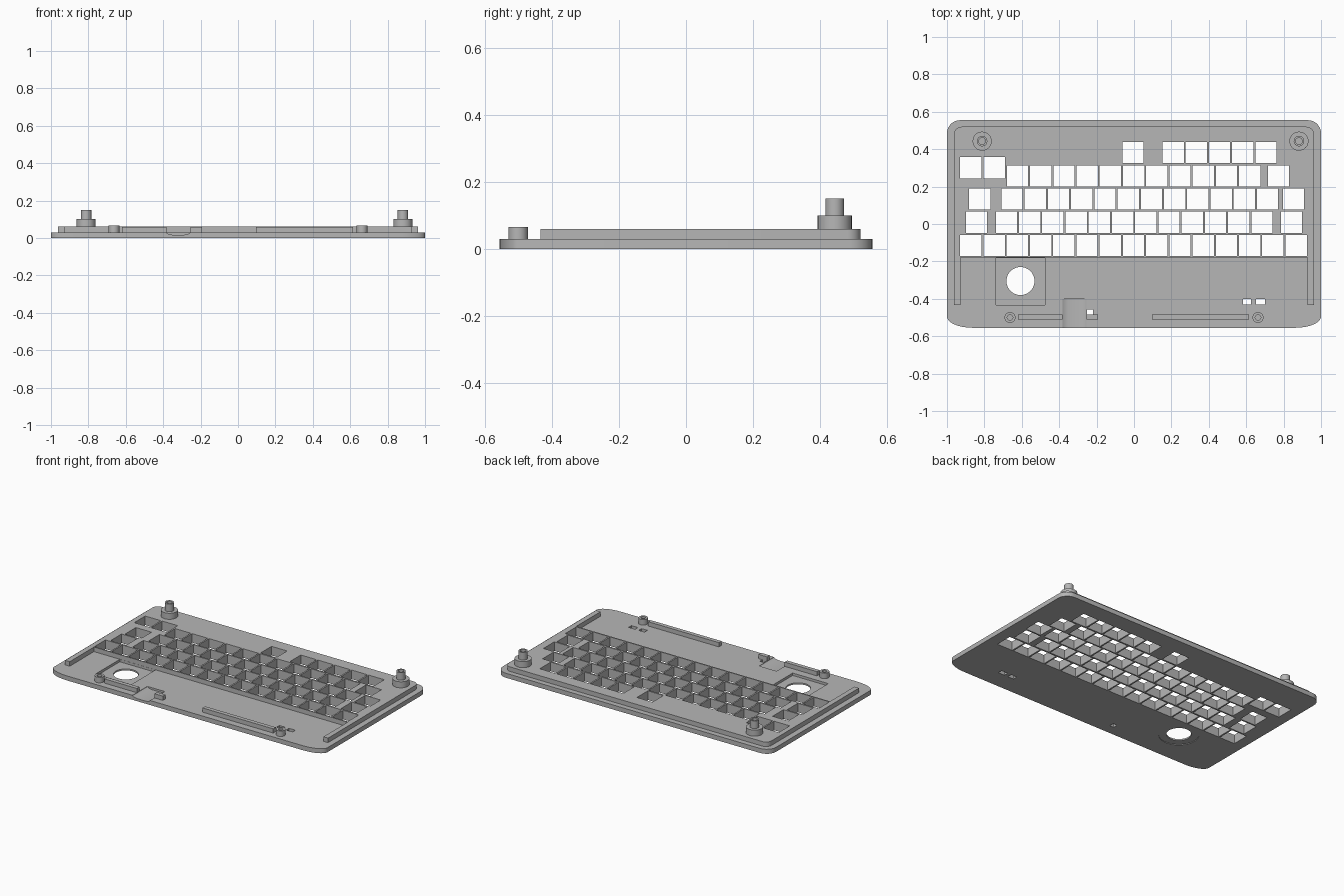
import bpy, bmesh, math

if "Cube" in bpy.data.objects:
    bpy.data.objects.remove(bpy.data.objects["Cube"])

grey = bpy.data.materials.new("case grey")
grey.diffuse_color = (0.47, 0.47, 0.47, 1)
grey.use_nodes = True
grey.node_tree.nodes["Principled BSDF"].inputs["Base Color"].default_value = grey.diffuse_color


def finish(name, bm):
    """Turn a bmesh into a named grey object."""
    bmesh.ops.recalc_face_normals(bm, faces=bm.faces)
    me = bpy.data.meshes.new(name)
    bm.to_mesh(me)
    bm.free()
    me.materials.append(grey)
    ob = bpy.data.objects.new(name, me)
    bpy.context.collection.objects.link(ob)
    return ob


def prism(bm, pts, vec):
    """Extrude a closed outline of 3D points along vec."""
    n = len(pts)
    a = [bm.verts.new(p) for p in pts]
    b = [bm.verts.new([p[i] + vec[i] for i in range(3)]) for p in pts]
    bm.faces.new(a)
    bm.faces.new(b[::-1])
    for i in range(n):
        bm.faces.new((a[i], a[(i + 1) % n], b[(i + 1) % n], b[i]))


def box(bm, x0, x1, y0, y1, z0, z1):
    prism(bm, [(x0, y0, z0), (x1, y0, z0), (x1, y1, z0), (x0, y1, z0)], (0, 0, z1 - z0))


def disc(bm, x, y, r, z0, z1, n=40):
    ring = [(x + r * math.cos(2 * math.pi * i / n), y + r * math.sin(2 * math.pi * i / n), z0)
            for i in range(n)]
    prism(bm, ring, (0, 0, z1 - z0))


def corner(cx, cy, rx, ry, start, n=8):
    """Quarter ellipse of outline points, counter-clockwise from start degrees."""
    out = []
    for i in range(n + 1):
        t = math.radians(start + 90 * i / n)
        out.append((cx + rx * math.cos(t), cy + ry * math.sin(t)))
    return out


def boolean(ob, other, op):
    m = ob.modifiers.new(op.lower(), 'BOOLEAN')
    m.operation, m.object, m.solver = op, other, 'EXACT'
    bpy.context.view_layer.update()
    done = bpy.data.meshes.new_from_object(ob.evaluated_get(bpy.context.evaluated_depsgraph_get()))
    ob.modifiers.clear()
    ob.data = done
    bpy.data.objects.remove(other)


def lathe(name, x, y, profile, n=24):
    """Revolve (radius, z) pairs about a vertical axis."""
    bm = bmesh.new()
    rings = []
    for r, z in profile:
        rings.append([bm.verts.new((x + r * math.cos(2 * math.pi * i / n),
                                    y + r * math.sin(2 * math.pi * i / n), z)) for i in range(n)])
    for a, b in zip(rings, rings[1:]):
        for i in range(n):
            j = (i + 1) % n
            bm.faces.new((a[i], a[j], b[j], b[i]))
    bm.faces.new(rings[0])
    bm.faces.new(rings[-1])
    return finish(name, bm)


# Base plate with small rear corners and long swept front corners
bm = bmesh.new()
outline = (corner(0.93, 0.485, 0.07, 0.07, 0) + corner(-0.93, 0.485, 0.07, 0.07, 90)
           + corner(-0.86, -0.495, 0.14, 0.06, 180) + corner(0.86, -0.495, 0.14, 0.06, 270))
prism(bm, [(x, y, 0) for x, y in outline], (0, 0, 0.03))
plate = finish("case_plate", bm)

# Raised key deck with two arms reaching forward
bm = bmesh.new()
deck = (corner(0.922, 0.48, 0.04, 0.04, 0) + corner(-0.922, 0.48, 0.04, 0.04, 90)
        + [(-0.962, -0.433), (-0.928, -0.433), (-0.928, -0.18),
           (0.928, -0.18), (0.928, -0.433), (0.962, -0.433)])
prism(bm, [(x, y, 0.015) for x, y in deck], (0, 0, 0.045))
boolean(plate, finish("key_deck", bm), 'UNION')

# Key openings: (first x, y, count) for each run
PITCH, HALF = 0.1242, 0.057
runs = [(-0.872, -0.115, 15),
        (-0.842, 0.010, 1), (-0.682, 0.010, 12), (0.842, 0.010, 1),
        (-0.824, 0.134, 1), (-0.652, 0.134, 12), (0.853, 0.134, 1),
        (-0.623, 0.257, 11), (0.773, 0.257, 1),
        (-0.872, 0.300, 2),
        (-0.005, 0.382, 1), (0.209, 0.382, 5)]
bm = bmesh.new()
for x0, y, count in runs:
    for k in range(count):
        x = x0 + k * PITCH
        box(bm, x - HALF, x + HALF, y - HALF, y + HALF, -0.05, 0.1)

# Small slots near the front edge
box(bm, 0.583, 0.626, -0.43, -0.40, -0.05, 0.1)
box(bm, 0.653, 0.700, -0.43, -0.40, -0.05, 0.1)
box(bm, -0.25, -0.22, -0.487, -0.457, -0.05, 0.1)

# Rounded cable trough in the front edge
trough = [(-0.383, 0.1), (-0.383, 0.028), (-0.372, 0.021), (-0.352, 0.017),
          (-0.286, 0.017), (-0.266, 0.021), (-0.255, 0.028), (-0.255, 0.1)]
prism(bm, [(x, -0.6, z) for x, z in trough], (0, 0.2, 0))
boolean(plate, finish("opening_cutter", bm), 'DIFFERENCE')

# Square recess, round opening and shallow counterbore below it
for shape in ("recess", "hole", "counterbore"):
    bm = bmesh.new()
    if shape == "recess":
        box(bm, -0.738, -0.477, -0.433, -0.181, 0.014, 0.05)
    elif shape == "hole":
        disc(bm, -0.607, -0.305, 0.075, -0.05, 0.1)
    else:
        disc(bm, -0.607, -0.305, 0.122, -0.05, 0.004)
    boolean(plate, finish(shape + "_cutter", bm), 'DIFFERENCE')

# Ribs along the front
for name, x0, x1 in (("front_rib_right", 0.097, 0.615),
                     ("front_rib_left", -0.62, -0.383),
                     ("front_rib_middle", -0.255, -0.192)):
    bm = bmesh.new()
    box(bm, x0, x1, -0.51, -0.483, 0.025, 0.058)
    finish(name, bm)

# Stepped rear bosses and short front posts, all with blind screw holes
round_parts = []
for side, x in (("left", -0.812), ("right", 0.882)):
    round_parts.append(lathe("rear_boss_" + side, x, 0.443, [
        (0.051, 0.055), (0.051, 0.1), (0.028, 0.1), (0.028, 0.15), (0.018, 0.15), (0.018, 0.09)]))
for side, x in (("left", -0.663), ("right", 0.663)):
    round_parts.append(lathe("front_post_" + side, x, -0.5, [
        (0.029, 0.025), (0.029, 0.066), (0.015, 0.066), (0.015, 0.035)]))

# Smooth only the gentle curves
bpy.ops.object.select_all(action='DESELECT')
for ob in round_parts + [plate]:
    ob.select_set(True)
bpy.context.view_layer.objects.active = plate
bpy.ops.object.shade_smooth_by_angle(angle=math.radians(30))
